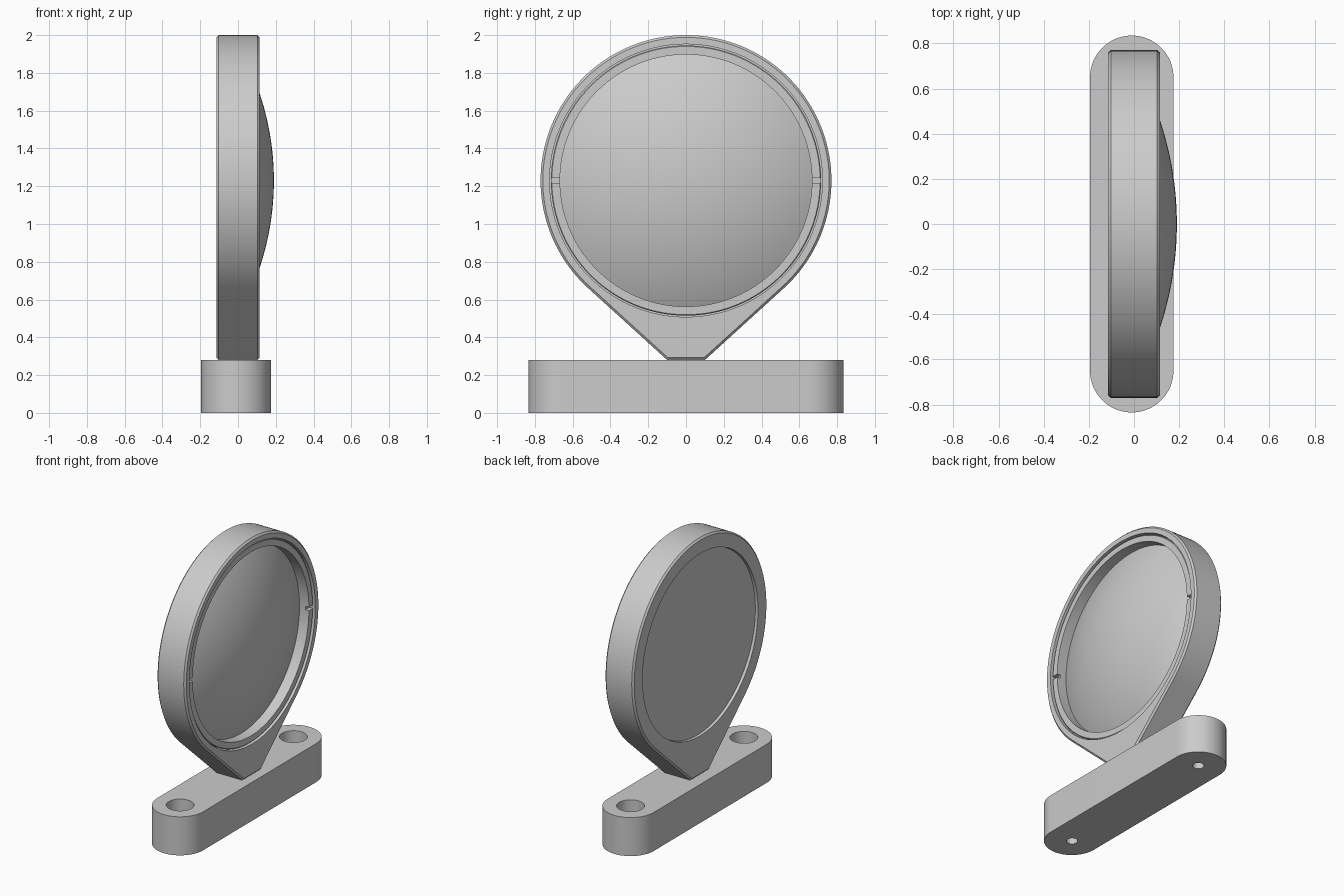
import bpy, bmesh, math
from mathutils import Matrix, Vector

if "Cube" in bpy.data.objects:
    bpy.data.objects.remove(bpy.data.objects["Cube"])

CENTRE_Z = 1.23      # height of the lens axis
RIM = 0.77           # outer radius of the housing
HALF = 0.115         # half thickness of the housing
BASE_TOP = 0.28
BASE_X = -0.01
SEGMENTS = 128

grey = bpy.data.materials.new("plain grey")
grey.use_nodes = True
colour = (0.6, 0.6, 0.6, 1)
grey.diffuse_color = colour
grey.node_tree.nodes["Principled BSDF"].inputs["Base Color"].default_value = colour


def finish(name, bm):
    """Turn a bmesh into a named object with the grey material."""
    bmesh.ops.recalc_face_normals(bm, faces=bm.faces)
    mesh = bpy.data.meshes.new(name)
    bm.to_mesh(mesh)
    bm.free()
    mesh.materials.append(grey)
    obj = bpy.data.objects.new(name, mesh)
    bpy.context.collection.objects.link(obj)
    return obj


def activate(obj):
    bpy.ops.object.select_all(action="DESELECT")
    obj.select_set(True)
    bpy.context.view_layer.objects.active = obj


def smooth(obj):
    activate(obj)
    bpy.ops.object.shade_smooth_by_angle(angle=math.radians(25))


def cut(obj, cutter):
    """Subtract a cutter and throw it away."""
    cutter.hide_render = True
    mod = obj.modifiers.new("cut", "BOOLEAN")
    mod.operation = "DIFFERENCE"
    mod.solver = "EXACT"
    mod.object = cutter
    activate(obj)
    bpy.ops.object.modifier_apply(modifier=mod.name)
    bpy.data.objects.remove(cutter)


def lathe(name, profile, closed=False):
    """Spin (x, radius) points about the lens axis."""
    bm = bmesh.new()
    verts = [bm.verts.new((x, 0, r)) for x, r in profile]
    edges = [bm.edges.new(pair) for pair in zip(verts, verts[1:])]
    if closed:
        edges.append(bm.edges.new((verts[-1], verts[0])))
    bmesh.ops.spin(bm, geom=verts + edges, cent=(0, 0, 0), axis=(1, 0, 0),
                   angle=math.tau, steps=SEGMENTS)
    bmesh.ops.remove_doubles(bm, verts=bm.verts, dist=1e-5)
    bmesh.ops.translate(bm, verts=bm.verts, vec=(0, 0, CENTRE_Z))
    return finish(name, bm)


def prism(name, outline, direction, bevel=0):
    """Extrude a closed outline, optionally chamfering both end rims."""
    bm = bmesh.new()
    cap = bm.faces.new([bm.verts.new(p) for p in outline])
    new = bmesh.ops.extrude_face_region(bm, geom=[cap], use_keep_orig=True)["geom"]
    end = next(g for g in new if isinstance(g, bmesh.types.BMFace))
    moved = [g for g in new if isinstance(g, bmesh.types.BMVert)]
    bmesh.ops.translate(bm, verts=moved, vec=direction)
    bmesh.ops.recalc_face_normals(bm, faces=bm.faces)
    if bevel:
        rims = list(cap.edges) + list(end.edges)
        bmesh.ops.bevel(bm, geom=rims, offset=bevel, segments=1, affect="EDGES")
    return finish(name, bm)


def cylinder(name, radius, location, depth):
    bm = bmesh.new()
    bmesh.ops.create_cone(bm, cap_ends=True, segments=48, radius1=radius, radius2=radius,
                          depth=depth, matrix=Matrix.Translation(location))
    return finish(name, bm)


# Housing: round rim whose tangents run down to a narrow foot
foot = Vector((0.1, BASE_TOP - CENTRE_Z))
tangent = math.atan2(foot.y, foot.x) + math.acos(RIM / foot.length)
sweep = math.pi - 2 * tangent
outline = [(-HALF, -foot.x, BASE_TOP), (-HALF, foot.x, BASE_TOP)]
for i in range(SEGMENTS + 1):
    a = tangent + sweep * i / SEGMENTS
    outline.append((-HALF, RIM * math.cos(a), CENTRE_Z + RIM * math.sin(a)))
housing = prism("housing", outline, (2 * HALF, 0, 0), bevel=0.012)

# Stepped bore through the housing
bore = [(-0.2, 0), (-0.2, 0.662), (-0.08, 0.662), (-0.08, 0.672),
        (0.02, 0.672), (0.02, 0.722), (0.2, 0.722), (0.2, 0)]
cut(housing, lathe("bore_cutter", bore))
smooth(housing)

# Lens: flat at the back, domed at the front
DOME, PEAK, EDGE = 1.45, 0.19, 0.67
profile = [(-0.095, 0), (-0.095, 0.66), (-0.08, 0.66), (-0.08, EDGE)]
for i in range(25):
    r = EDGE * (1 - i / 24)
    profile.append((PEAK - DOME + math.sqrt(DOME ** 2 - r ** 2), r))
smooth(lathe("lens", profile))

# Retaining ring with two spanner slots
ring = lathe("retaining_ring", [(0.022, 0.667), (0.103, 0.667), (0.103, 0.71),
                                (0.098, 0.715), (0.022, 0.715)], closed=True)
for side in (-1, 1):
    bm = bmesh.new()
    bmesh.ops.create_cube(bm, size=1, matrix=Matrix.Translation((0.11, side * 0.69, CENTRE_Z))
                          @ Matrix.Diagonal((0.07, 0.12, 0.025, 1)))
    cut(ring, finish("slot_cutter", bm))
smooth(ring)

# Base: rounded bar with two counterbored screw holes
RADIUS, REACH = 0.185, 0.65
outline = []
for side in (1, -1):
    for i in range(33):
        a = math.pi * i / 32
        outline.append((BASE_X + side * RADIUS * math.cos(a),
                        side * (REACH + RADIUS * math.sin(a)), 0))
base = prism("base", outline, (0, 0, BASE_TOP))
for side in (-1, 1):
    cut(base, cylinder("counterbore_cutter", 0.092, (BASE_X, side * REACH, BASE_TOP), 0.3))
    cut(base, cylinder("screw_hole_cutter", 0.038, (BASE_X, side * REACH, 0), 1))
smooth(base)
